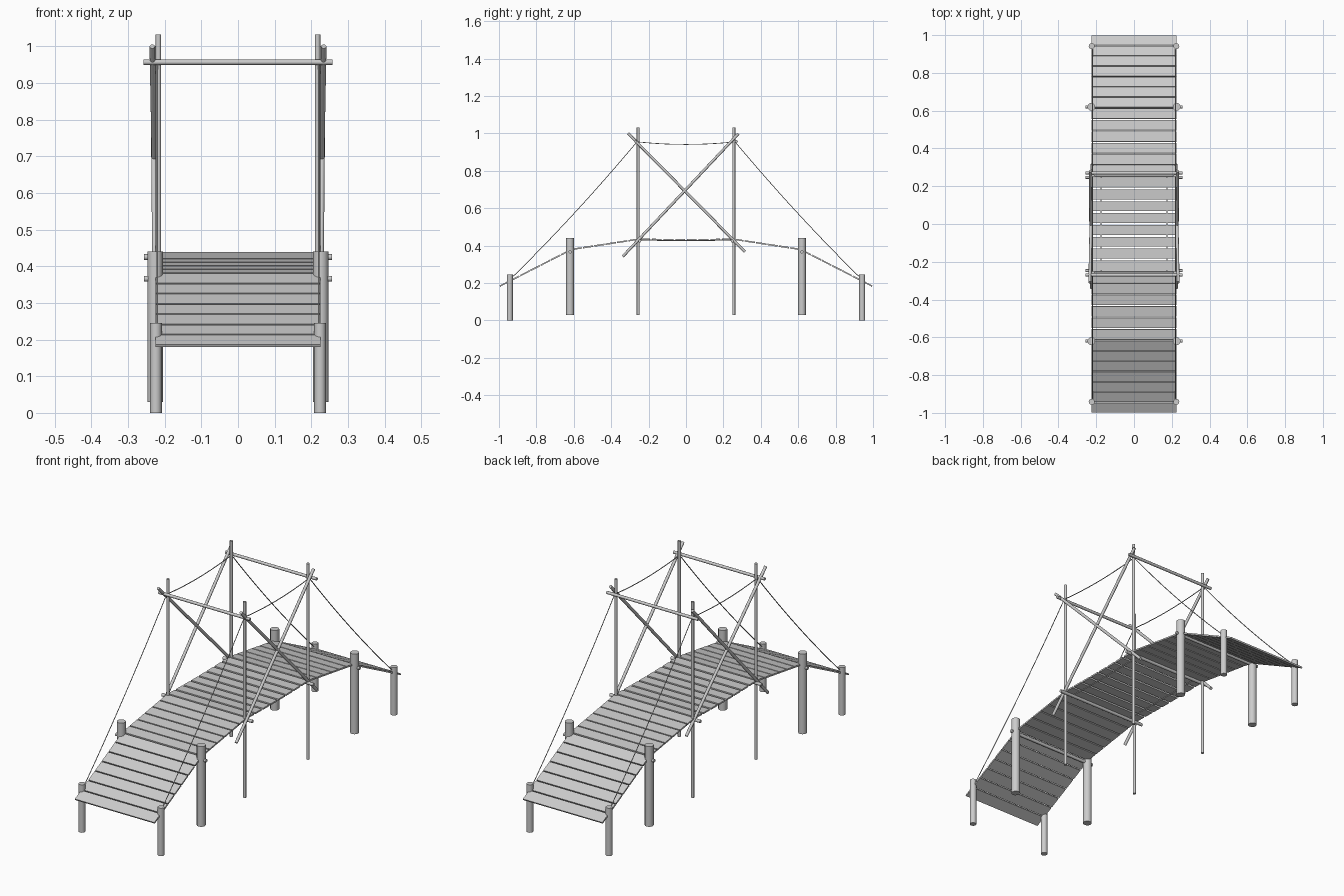
import bpy, math
from mathutils import Vector

if "Cube" in bpy.data.objects:
    bpy.data.objects.remove(bpy.data.objects["Cube"])


def pole(name, a, b, r, sides=12):
    """Round log between two points."""
    a, b = Vector(a), Vector(b)
    bpy.ops.mesh.primitive_cylinder_add(vertices=sides, radius=r, depth=(b - a).length,
                                        location=(a + b) / 2)
    o = bpy.context.object
    o.name = name
    o.rotation_mode = 'QUATERNION'
    o.rotation_quaternion = (b - a).to_track_quat('Z', 'Y')
    bpy.ops.object.shade_smooth_by_angle(angle=math.radians(40))
    return o


def rope(name, a, b, sag, r=0.0022, n=12):
    """Thin sagging line between two points."""
    a, b = Vector(a), Vector(b)
    cu = bpy.data.curves.new(name, 'CURVE')
    cu.dimensions = '3D'
    cu.bevel_depth = r
    cu.bevel_resolution = 1
    cu.use_fill_caps = True
    sp = cu.splines.new('POLY')
    sp.points.add(n)
    for i in range(n + 1):
        t = i / n
        p = a.lerp(b, t)
        sp.points[i].co = (p.x, p.y, p.z - 4 * sag * t * (1 - t), 1)
    o = bpy.data.objects.new(name, cu)
    bpy.context.collection.objects.link(o)
    return o


def planks(name, p0, p1, count, gap, width=0.45, thick=0.008, sag=0.0):
    """Row of boards from (y,z) p0 to p1."""
    dy, dz = p1[0] - p0[0], p1[1] - p0[1]
    pitch = math.hypot(dy, dz) / count
    for i in range(count):
        t = (i + 0.5) / count
        z = p0[1] + dz * t - 4 * sag * t * (1 - t)
        slope = (dz - 4 * sag * (1 - 2 * t)) / dy
        bpy.ops.mesh.primitive_cube_add(size=1, location=(0, p0[0] + dy * t, z))
        o = bpy.context.object
        o.name = f"{name}_{i + 1}"
        o.scale = (width, pitch - gap, thick)
        o.rotation_euler.x = math.atan(slope)


# Deck boards: two ramps each side and the hanging middle span
for s, side in ((-1, "front"), (1, "back")):
    planks(f"{side}_ramp_plank", (s * 0.998, 0.182), (s * 0.615, 0.378), 7, 0.005)
    planks(f"{side}_upper_plank", (s * 0.615, 0.379), (s * 0.25, 0.435), 6, 0.006)
planks("middle_plank", (-0.25, 0.435), (0.25, 0.435), 8, 0.011, sag=0.004)

for s, side in ((-1, "front"), (1, "back")):
    # Crossbars joining the left and right posts
    pole(f"{side}_low_crossbar", (-0.256, s * 0.62, 0.366), (0.256, s * 0.62, 0.366), 0.008)
    pole(f"{side}_deck_crossbar", (-0.256, s * 0.247, 0.425), (0.256, s * 0.247, 0.425), 0.008)
    pole(f"{side}_top_crossbar", (-0.258, s * 0.27, 0.957), (0.258, s * 0.27, 0.957), 0.0075)
    for m, lr in ((-1, "left"), (1, "right")):
        # Upright posts
        pole(f"{side}_{lr}_end_post", (m * 0.224, s * 0.942, 0), (m * 0.224, s * 0.942, 0.245), 0.016)
        pole(f"{side}_{lr}_thick_post", (m * 0.226, s * 0.62, 0.03), (m * 0.226, s * 0.62, 0.44), 0.021)
        pole(f"{side}_{lr}_tall_pole", (m * 0.217, s * 0.256, 0.03), (m * 0.217, s * 0.256, 1.032), 0.0075)
        # Stay ropes running from the pole tops to the end posts
        rope(f"{side}_{lr}_stay_rope", (m * 0.22, s * 0.935, 0.225), (m * 0.22, s * 0.262, 0.955), 0.018)

for m, lr in ((-1, "left"), (1, "right")):
    # Crossed braces on each side
    pole(f"{lr}_brace_a", (m * 0.234, -0.31, 1.0), (m * 0.222, 0.315, 0.367), 0.0075)
    pole(f"{lr}_brace_b", (m * 0.232, 0.28, 0.998), (m * 0.226, -0.338, 0.342), 0.0075)
    # Top rope between the poles and the ropes carrying the middle span
    rope(f"{lr}_top_rope", (m * 0.22, -0.262, 0.955), (m * 0.22, 0.262, 0.955), 0.014)
    rope(f"{lr}_deck_rope", (m * 0.175, -0.25, 0.431), (m * 0.175, 0.25, 0.431), 0.004, 0.003)
